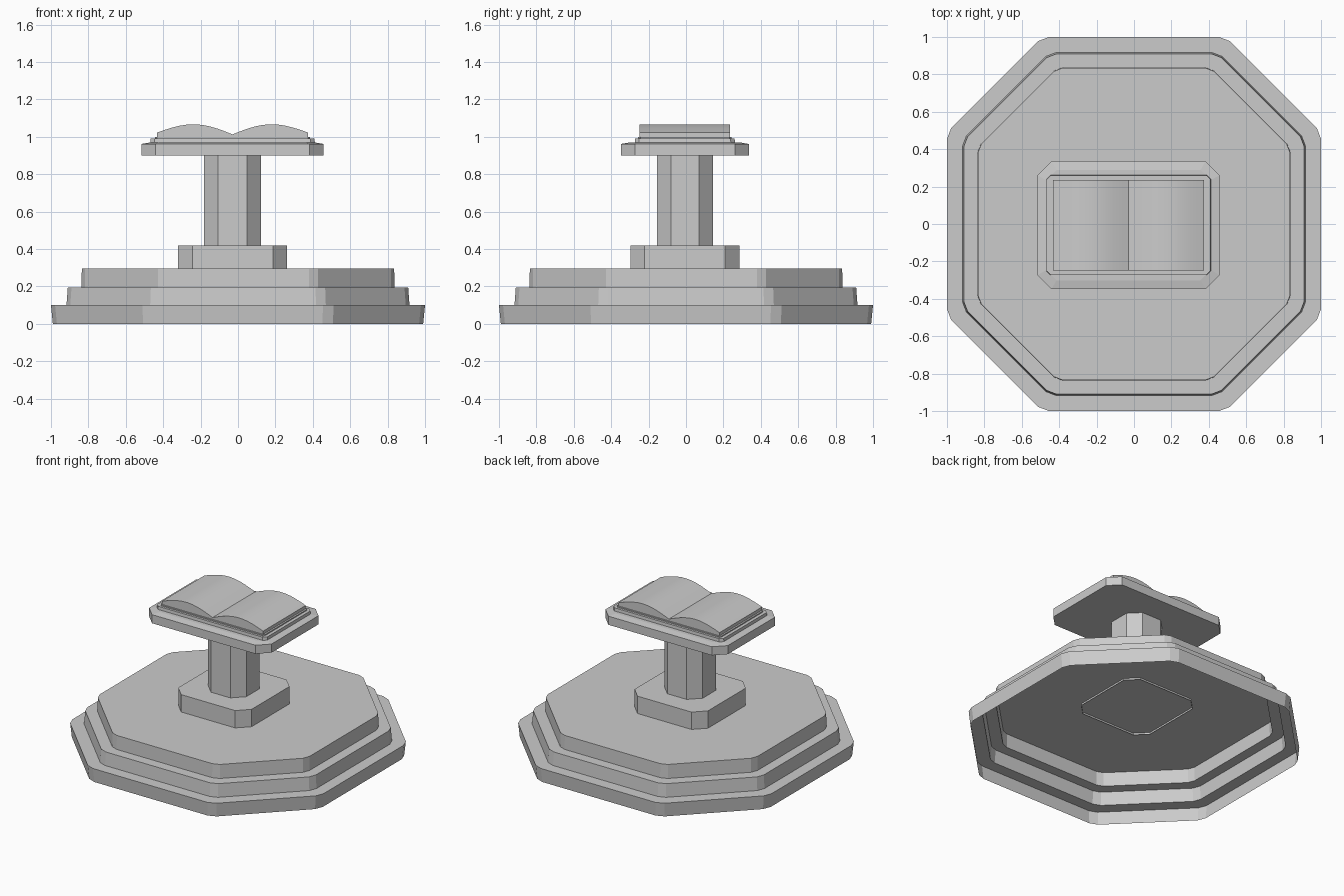
import bpy, bmesh, math

if "Cube" in bpy.data.objects:
    bpy.data.objects.remove(bpy.data.objects["Cube"])

CX, CY = -0.029, -0.006   # centre of the lectern on the platform


def loft(name, rings, cap_bottom=True, cap_top=True):
    """Join a stack of equal-sized point rings into one surface."""
    bm = bmesh.new()
    loops = [[bm.verts.new(p) for p in ring] for ring in rings]
    n = len(loops[0])
    for a, b in zip(loops, loops[1:]):
        for i in range(n):
            j = (i + 1) % n
            bm.faces.new((a[i], a[j], b[j], b[i]))
    if cap_bottom:
        bm.faces.new(loops[0][::-1])
    if cap_top:
        bm.faces.new(loops[-1])
    me = bpy.data.meshes.new(name)
    bm.to_mesh(me)
    bm.free()
    ob = bpy.data.objects.new(name, me)
    bpy.context.collection.objects.link(ob)
    return ob


def octagon(r, z):
    """Octagon with small bevelled corners, 16 points."""
    quad = [(1, 0.455), (0.978, 0.512), (0.512, 0.978), (0.455, 1)]
    pts = []
    for k in range(4):
        c, s = round(math.cos(k * math.pi / 2)), round(math.sin(k * math.pi / 2))
        pts += [(r * (x * c - y * s), r * (x * s + y * c), z) for x, y in quad]
    return pts


def cut_rect(hx, hy, cut, z):
    """Rectangle with chamfered corners around the lectern centre."""
    a, b = hx - cut, hy - cut
    pts = [(hx, -b), (hx, b), (a, hy), (-a, hy), (-hx, b), (-hx, -b), (-a, -hy), (a, -hy)]
    return [(CX + x, CY + y, z) for x, y in pts]


# stepped platform, a hollow shell open underneath
steps = [(0.99, 0), (1.0, 0.1), (0.917, 0.1), (0.91, 0.195), (0.837, 0.195), (0.835, 0.295)]
loft("stepped_platform", [octagon(r, z) for r, z in steps], cap_bottom=False)

# pedestal foot (open below) and column
loft("pedestal_foot", [cut_rect(0.292, 0.292, 0.077, z) for z in (0.282, 0.42)], cap_bottom=False)
loft("column", [cut_rect(0.152, 0.15, 0.075, z) for z in (0.42, 0.9)])

# table top, rising very slightly towards the book
loft("table_top", [cut_rect(0.487, 0.342, 0.075, 0.9),
                   cut_rect(0.487, 0.342, 0.075, 0.962),
                   cut_rect(0.44, 0.295, 0.055, 0.97)])

# book cover in two thin layers
loft("book_cover", [cut_rect(0.44, 0.268, 0.022, 0.965),
                    cut_rect(0.438, 0.266, 0.022, 0.992),
                    cut_rect(0.415, 0.25, 0.012, 0.992),
                    cut_rect(0.415, 0.25, 0.012, 1.0)])

# open pages: two arched halves meeting at the spine
N, W = 10, 0.403
half = [(W * i / N, 1.013 + 0.01 * i / N + 0.049 * math.sin(math.pi * i / N)) for i in range(N + 1)]
profile = [(-x, z) for x, z in half[:0:-1]] + half + [(W, 0.985), (-W, 0.985)]
pages = loft("open_pages", [[(CX + x, CY + y, z) for x, z in profile] for y in (0.242, -0.242)])

# consistent normals and edge-aware smoothing
for ob in bpy.context.collection.objects:
    bm = bmesh.new()
    bm.from_mesh(ob.data)
    bmesh.ops.recalc_face_normals(bm, faces=bm.faces)
    bm.to_mesh(ob.data)
    bm.free()
bpy.ops.object.select_all(action='DESELECT')
pages.select_set(True)
bpy.context.view_layer.objects.active = pages
bpy.ops.object.shade_smooth_by_angle(angle=math.radians(25))
